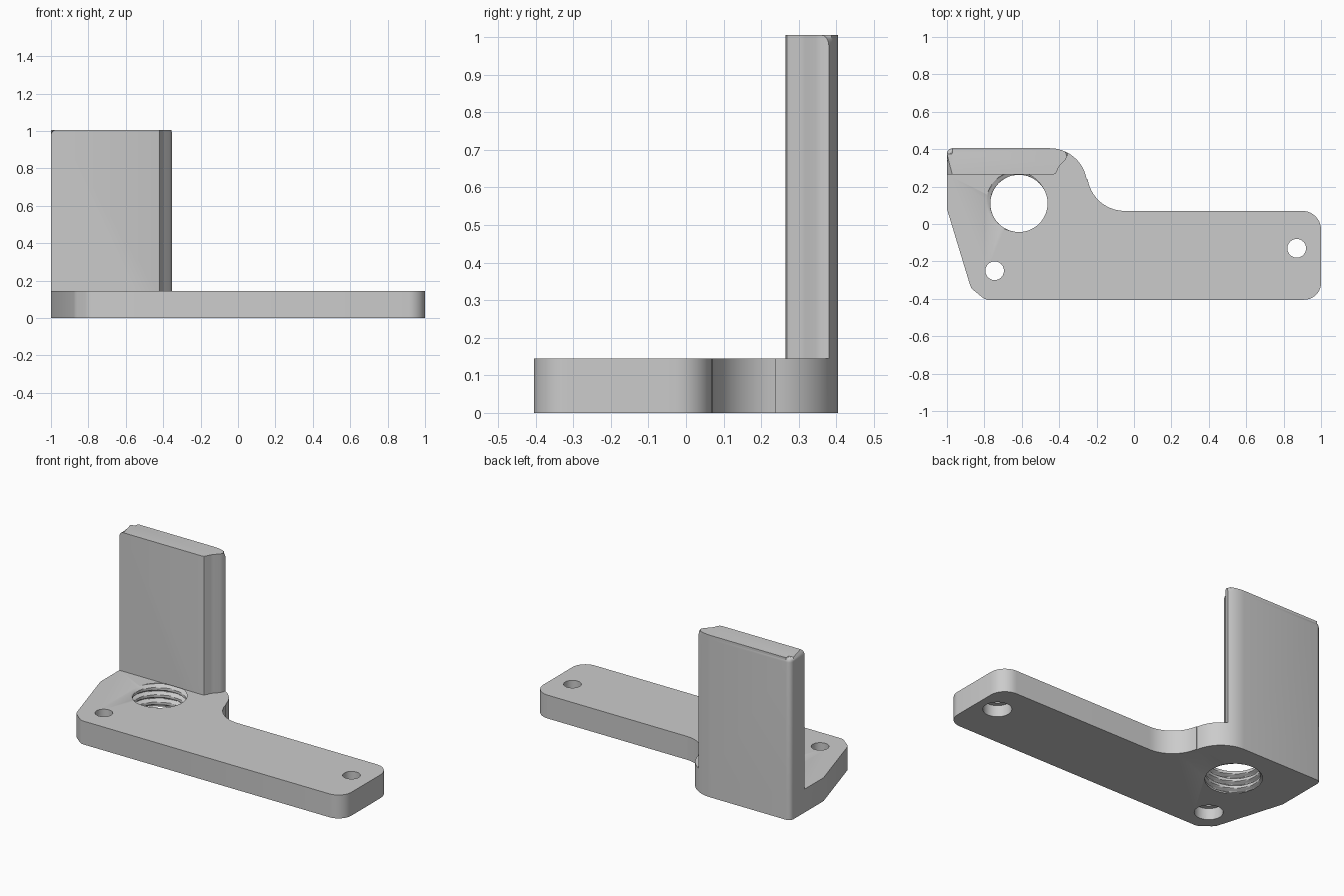
import bpy, bmesh
from math import cos, sin, pi, radians

if "Cube" in bpy.data.objects:
    bpy.data.objects.remove(bpy.data.objects["Cube"], do_unlink=True)

PLATE_TOP, WALL_TOP = 0.145, 1.005
BACK = 0.405

grey = bpy.data.materials.new("light grey")
grey.use_nodes = True
grey.diffuse_color = (0.6, 0.6, 0.6, 1)
grey.node_tree.nodes["Principled BSDF"].inputs["Base Color"].default_value = (0.6, 0.6, 0.6, 1)


def arc(cx, cy, r, start, end, steps=10):
    angles = [radians(start + (end - start) * i / steps) for i in range(steps + 1)]
    return [(cx + r * cos(a), cy + r * sin(a)) for a in angles]


def make_object(name, bm):
    bmesh.ops.recalc_face_normals(bm, faces=bm.faces)
    mesh = bpy.data.meshes.new(name)
    bm.to_mesh(mesh)
    bm.free()
    mesh.materials.append(grey)
    obj = bpy.data.objects.new(name, mesh)
    bpy.context.collection.objects.link(obj)
    return obj


def loft(rings):
    """Closed solid through a stack of rings with equal point counts."""
    bm = bmesh.new()
    rows = [[bm.verts.new(p) for p in ring] for ring in rings]
    n = len(rows[0])
    for low, high in zip(rows, rows[1:]):
        for i in range(n):
            j = (i + 1) % n
            bm.faces.new((low[i], low[j], high[j], high[i]))
    bm.faces.new(rows[0][::-1])
    bm.faces.new(rows[-1])
    return bm


def prism(outline, z0, z1):
    return loft([[(x, y, z) for x, y in outline] for z in (z0, z1)])


def combine(target, tool, operation):
    mod = target.modifiers.new(operation.title(), 'BOOLEAN')
    mod.operation = operation
    mod.solver = 'EXACT'
    mod.object = tool
    bpy.context.view_layer.objects.active = target
    bpy.ops.object.modifier_apply(modifier=mod.name)
    bpy.data.objects.remove(tool, do_unlink=True)


# Shared back-left corner and rounded shoulder
back_left = arc(-0.97, BACK - 0.03, 0.03, 90, 180, 5)
shoulder = (-0.45, 0.205, 0.2)

# Base plate with rounded arm and S-shaped neck
plate_outline = (
    arc(0.91, -0.315, 0.09, -90, 0)
    + arc(0.9, -0.03, 0.1, 0, 90)
    + arc(-0.05, 0.27, 0.2, 270, 189.2, 14)
    + arc(*shoulder, 9.2, 61, 9) + arc(*shoulder, 61, 90, 6)[1:]
    + back_left
    + [(-1, 0.08), (-0.877, -0.325), (-0.87, -0.342), (-0.858, -0.354),
       (-0.815, -0.389), (-0.803, -0.398), (-0.785, -0.405)]
)
bracket = make_object("bracket", prism(plate_outline, 0, PLATE_TOP))

# Upright wall with a softened end
wall_outline = (
    [(-1, 0.265), (-0.43, 0.265), (-0.42, 0.269), (-0.413, 0.279), (-0.403, 0.303),
     (-0.393, 0.318), (-0.366, 0.345), (-0.358, 0.36)]
    + arc(*shoulder, 61, 90, 6) + back_left
)
bm = prism(wall_outline, PLATE_TOP / 2, WALL_TOP)
# Round the top edge along the back and the left end
rim = [e for e in bm.edges
       if all(v.co.z > WALL_TOP - 0.001 for v in e.verts)
       and (all(v.co.y > 0.375 for v in e.verts) or all(v.co.x < -0.99 for v in e.verts))]
bmesh.ops.bevel(bm, geom=rim, offset=0.028, segments=5, profile=0.5, affect='EDGES')
wall = make_object("upright_wall", bm)
combine(bracket, wall, 'UNION')

# Threaded hole: the radius follows a helical V groove
PITCH, LAYERS, SIDES = 0.045, 40, 48
rings = []
for k in range(LAYERS + 1):
    z = -0.005 + (PLATE_TOP + 0.0055) * k / LAYERS
    ring = []
    for i in range(SIDES):
        a = 2 * pi * i / SIDES
        phase = ((z - PLATE_TOP) / PITCH - (a - radians(145)) / (2 * pi)) % 1
        groove = max(0, 1 - min(phase, 1 - phase) / 0.3)
        r = 0.153 + 0.024 * min(1, 1.3 * groove)
        ring.append((-0.615 + r * cos(a), 0.11 + r * sin(a), z))
    rings.append(ring)
combine(bracket, make_object("thread_cutter", loft(rings)), 'DIFFERENCE')

# Screw holes, counterbored from below
for x, y in ((-0.745, -0.25), (0.87, -0.13)):
    for r, z0, z1 in ((0.05, -0.1, 0.3), (0.08, -0.1, 0.07)):
        hole = prism(arc(x, y, r, 0, 345, 23), z0, z1)
        combine(bracket, make_object("hole_cutter", hole), 'DIFFERENCE')

# Smooth curved sides, keep edges sharp
bpy.ops.object.select_all(action='DESELECT')
bracket.select_set(True)
bpy.context.view_layer.objects.active = bracket
bpy.ops.object.shade_smooth_by_angle(angle=radians(30))
